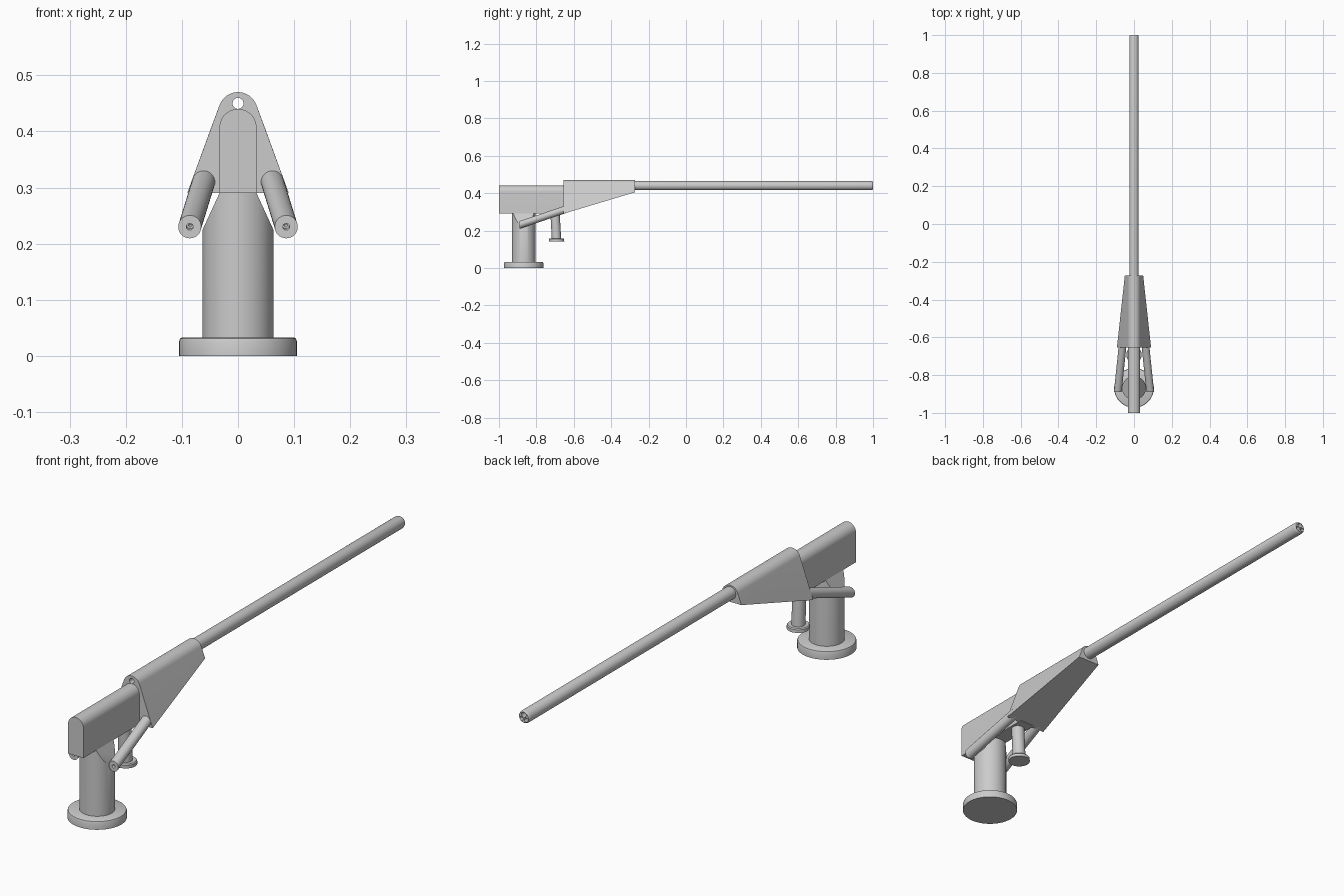
import bpy, bmesh
from math import sin, cos, pi, radians, sqrt, atan2
from mathutils import Vector

if "Cube" in bpy.data.objects:
    bpy.data.objects.remove(bpy.data.objects["Cube"])


def loft(name, rings, angle=30):
    """Closed solid through rings of equal point count, capped at both ends."""
    bm = bmesh.new()
    vr = [[bm.verts.new(p) for p in r] for r in rings]
    n = len(vr[0])
    for a, b in zip(vr, vr[1:]):
        for i in range(n):
            bm.faces.new((a[i], a[(i + 1) % n], b[(i + 1) % n], b[i]))
    bm.faces.new(vr[0][::-1])
    bm.faces.new(vr[-1])
    bmesh.ops.recalc_face_normals(bm, faces=bm.faces)
    me = bpy.data.meshes.new(name)
    bm.to_mesh(me)
    bm.free()
    ob = bpy.data.objects.new(name, me)
    bpy.context.collection.objects.link(ob)
    smooth(ob, angle)
    return ob


def smooth(ob, angle=30):
    bpy.ops.object.select_all(action='DESELECT')
    ob.select_set(True)
    bpy.context.view_layer.objects.active = ob
    bpy.ops.object.shade_smooth_by_angle(angle=radians(angle))


def ring_z(x, y, z, r, n=48):
    return [(x + r * cos(2 * pi * i / n), y + r * sin(2 * pi * i / n), z) for i in range(n)]


def ring_y(x, y, z, r, n=32):
    return [(x + r * cos(2 * pi * i / n), y, z + r * sin(2 * pi * i / n)) for i in range(n)]


def arch(y, r, zc, start, foot_x, foot_z, n=20):
    """Round-topped section standing on two feet."""
    pts = [(foot_x, y, foot_z)]
    for i in range(n + 1):
        a = radians(start + (180 - 2 * start) * i / n)
        pts.append((r * cos(a), y, zc + r * sin(a)))
    return pts + [(-foot_x, y, foot_z)]


def cut(ob, cutter):
    m = ob.modifiers.new("cut", 'BOOLEAN')
    m.operation = 'DIFFERENCE'
    m.solver = 'EXACT'
    m.object = cutter
    bpy.context.view_layer.objects.active = ob
    bpy.ops.object.modifier_apply(modifier=m.name)


def remove(*obs):
    for o in obs:
        bpy.data.objects.remove(o)


CY = -0.868

# Round foot with a softened top edge
loft("base_disc", [ring_z(0, CY, z, r) for z, r in
                   ((0, .105), (.026, .105), (.031, .103), (.033, .099))])

# Column, chamfered on both sides to meet the narrow breech
column = loft("column", [ring_z(0, CY, .03, .063, 64), ring_z(0, CY, .292, .063, 64)])
for s in (-1, 1):
    tri = [(.063, .225), (.0285, .30), (.12, .30), (.12, .225)]
    wedge = loft("chamfer_cutter", [[(s * x, y, z) for x, z in tri] for y in (-1.1, -.6)])
    wedge.hide_render = True
    cut(column, wedge)
    remove(wedge)
smooth(column)

# Breech block with rounded top
loft("breech", [arch(y, .033, .407, 0, .033, .29) for y in (-1.0, -.645)])

# Tapering body, flat at the back and sloped underneath
body = loft("body", [arch(-.655, .035, .435, 20, .0905, .29),
                     arch(-.272, .035, .435, 20, .0485, .405)])

# Barrel
barrel = loft("barrel", [ring_y(0, y, .44, r) for y, r in
                         ((-.28, .0245), (.99, .0245), (.996, .023), (1.0, .020))])

# Through bore, plus two shallow muzzle bores
bore = loft("bore_cutter", [ring_y(0, y, .45, .0098, 24) for y in (-1.1, 1.1)])
bore.hide_render = True
cut(body, bore)
cut(barrel, bore)
remove(bore)
for s in (-1, 1):
    c = loft("muzzle_cutter", [ring_y(s * .0105, y, .4325, .0078, 24) for y in (.95, 1.1)])
    c.hide_render = True
    cut(barrel, c)
    remove(c)
smooth(body)
smooth(barrel)

# Pair of slanted rear handles with a small recess in the end
for s, side in ((-1, "left"), (1, "right")):
    def at(y, r):
        t = (y + .89) / .24
        return ring_y(s * (.086 - .025 * t), y, .23 + .081 * t, r)
    loft("handle_" + side, [at(-.87, .003), at(-.882, .003), at(-.882, .006), at(-.89, .006),
                            at(-.89, .0205), at(-.64, .0205)])

# Slightly tilted front grip with end flange
def grip(z, r):
    return ring_z(0, -.70 + (.29 - z) * .055, z, r, 32)

loft("front_grip", [grip(.31, .025), grip(.155, .025)])
loft("grip_flange", [grip(.142, .041), grip(.154, .041), grip(.158, .038)])
